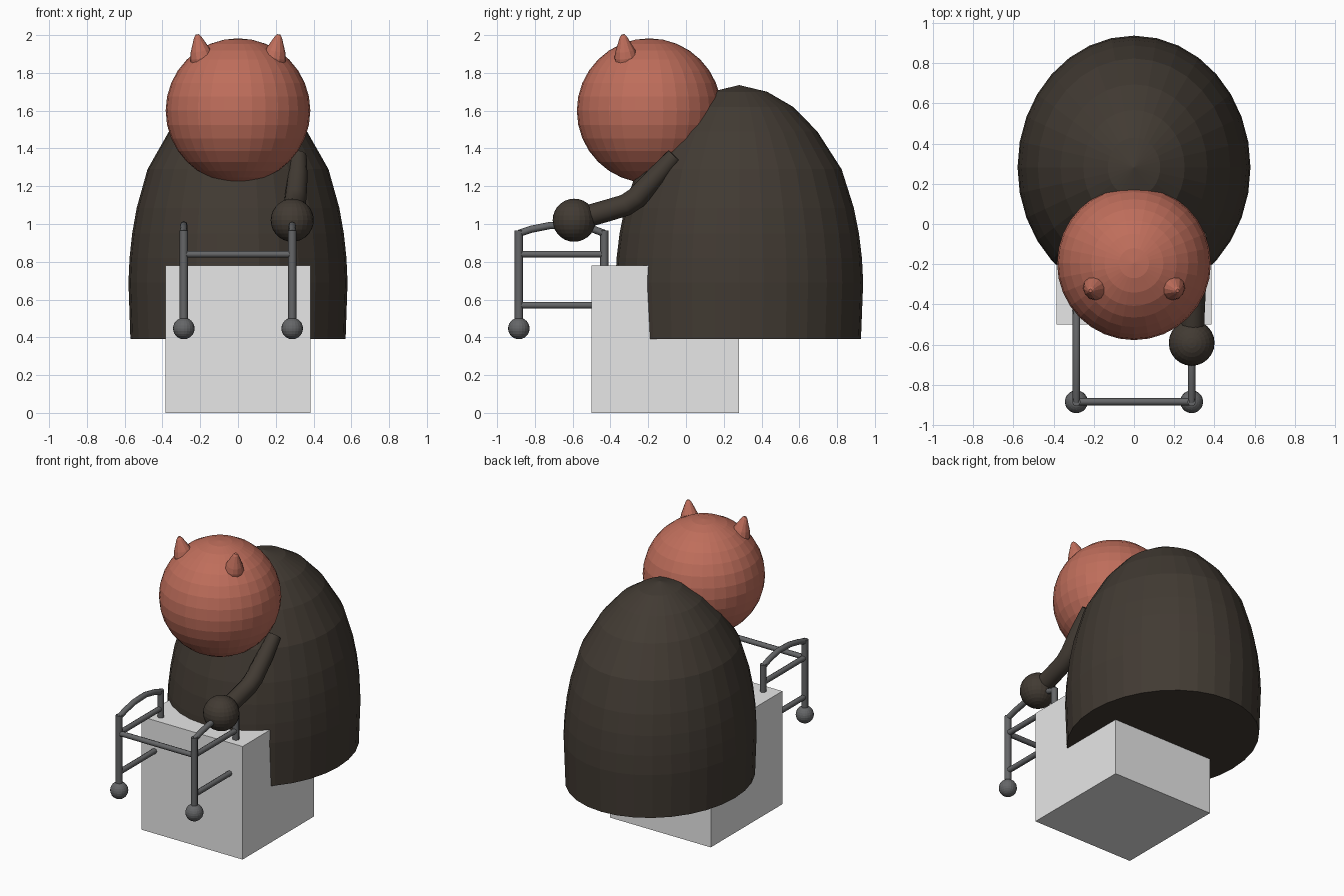
import bpy, bmesh, math
from mathutils import Vector

if "Cube" in bpy.data.objects:
    bpy.data.objects.remove(bpy.data.objects["Cube"])


def material(name, rgb):
    m = bpy.data.materials.new(name)
    m.diffuse_color = (*rgb, 1)
    m.use_nodes = True
    m.node_tree.nodes["Principled BSDF"].inputs["Base Color"].default_value = m.diffuse_color
    return m


SKIN = material("salmon skin", (0.52, 0.155, 0.105))
FUR = material("dark brown", (0.054, 0.043, 0.033))
METAL = material("grey metal", (0.13, 0.133, 0.138))
STONE = material("light grey", (0.8, 0.8, 0.8))


def finish(obj, name, mat):
    obj.name = name
    obj.data.materials.append(mat)
    return obj


def ball(name, loc, r, mat, seg=32, rings=16):
    bpy.ops.mesh.primitive_uv_sphere_add(segments=seg, ring_count=rings, radius=r, location=loc)
    return finish(bpy.context.object, name, mat)


def lathe(name, profile, seg, mat):
    """Revolve (radius, height) points around z and close the ends."""
    bm = bmesh.new()
    loops = [[bm.verts.new((r * math.cos(math.tau * i / seg), r * math.sin(math.tau * i / seg), z))
              for i in range(seg)] for r, z in profile]
    for a, b in zip(loops, loops[1:]):
        for i in range(seg):
            j = (i + 1) % seg
            bm.faces.new((a[i], a[j], b[j], b[i]))
    bm.faces.new(loops[0][::-1])
    bm.faces.new(loops[-1])
    bmesh.ops.remove_doubles(bm, verts=bm.verts, dist=0.0001)
    mesh = bpy.data.meshes.new(name)
    bm.to_mesh(mesh)
    bm.free()
    obj = bpy.data.objects.new(name, mesh)
    bpy.context.collection.objects.link(obj)
    return finish(obj, name, mat)


def tube(name, points, radius, mat, res=2, radii=None):
    """Round bar swept along a list of points."""
    cu = bpy.data.curves.new(name, 'CURVE')
    cu.dimensions = '3D'
    cu.bevel_depth = radius
    cu.bevel_resolution = res
    cu.use_fill_caps = True
    sp = cu.splines.new('POLY')
    sp.points.add(len(points) - 1)
    for i, p in enumerate(points):
        sp.points[i].co = (*p, 1)
        sp.points[i].radius = radii[i] if radii else 1
    obj = bpy.data.objects.new(name, cu)
    bpy.context.collection.objects.link(obj)
    return finish(obj, name, mat)


# Block seat
bpy.ops.mesh.primitive_cube_add(size=1, location=(0, -0.11, 0.39))
block = finish(bpy.context.object, "block", STONE)
block.scale = (0.77, 0.78, 0.78)

# Domed body with a flat underside
body = lathe("body", [(0.982, 0.39), (1.0, 0.69), (0.99, 0.82), (0.966, 0.95), (0.925, 1.085),
                      (0.826, 1.29), (0.63, 1.49), (0.435, 1.62), (0.225, 1.70), (0.002, 1.735)],
             32, FUR)
body.scale = (0.58, 0.656, 1)
body.location = (0, 0.282, 0)

# Head
ball("head", (0, -0.195, 1.60), 0.383, SKIN)

# Ears: blunt cones leaning outward
for s, side in ((-1, "left"), (1, "right")):
    ear = lathe(side + "_ear", [(0.062, -0.03), (0.062, 0.0), (0.052, 0.035), (0.034, 0.075),
                                (0.019, 0.108), (0.009, 0.121)], 12, SKIN)
    ear.location = (s * 0.193, -0.318, 1.885)
    axis = Vector((s * 0.2, -0.13, 1))
    ear.rotation_euler = axis.to_track_quat('Z', 'Y').to_euler()

# Single arm and hand
tube("arm", [(0.29, -0.56, 1.03), (0.295, -0.42, 1.07), (0.30, -0.32, 1.10), (0.305, -0.26, 1.14),
             (0.315, -0.16, 1.25), (0.32, -0.06, 1.36)], 0.058, FUR, 4,
     [1.0, 1.0, 1.0, 1.0, 0.92, 0.75])
ball("hand", (0.287, -0.592, 1.02), 0.114, FUR, 24, 14)

# Walking frame
FRONT, REAR, X, R = -0.885, -0.432, 0.287, 0.022
for s, side in ((-1, "left"), (1, "right")):
    x = s * X
    tube(side + "_front_leg", [(x, FRONT, 0.45), (x, FRONT, 0.965)], R, METAL)
    tube(side + "_rear_leg", [(x, REAR, 0.45), (x, REAR, 0.965)], R, METAL)
    tube(side + "_handle", [(x, FRONT, 0.95), (x, -0.82, 0.972), (x, -0.72, 0.992), (x, -0.60, 0.996),
                            (x, -0.50, 0.976), (x, REAR, 0.95)], 0.019, METAL)
    for z, level in ((0.84, "upper"), (0.57, "lower")):
        tube(f"{side}_{level}_rail", [(x, FRONT, z), (x, REAR, z)], 0.018, METAL)
    ball(side + "_foot", (x, FRONT, 0.447), 0.057, METAL, 20, 12)
tube("front_crossbar", [(-X, FRONT, 0.84), (X, FRONT, 0.84)], 0.018, METAL)
